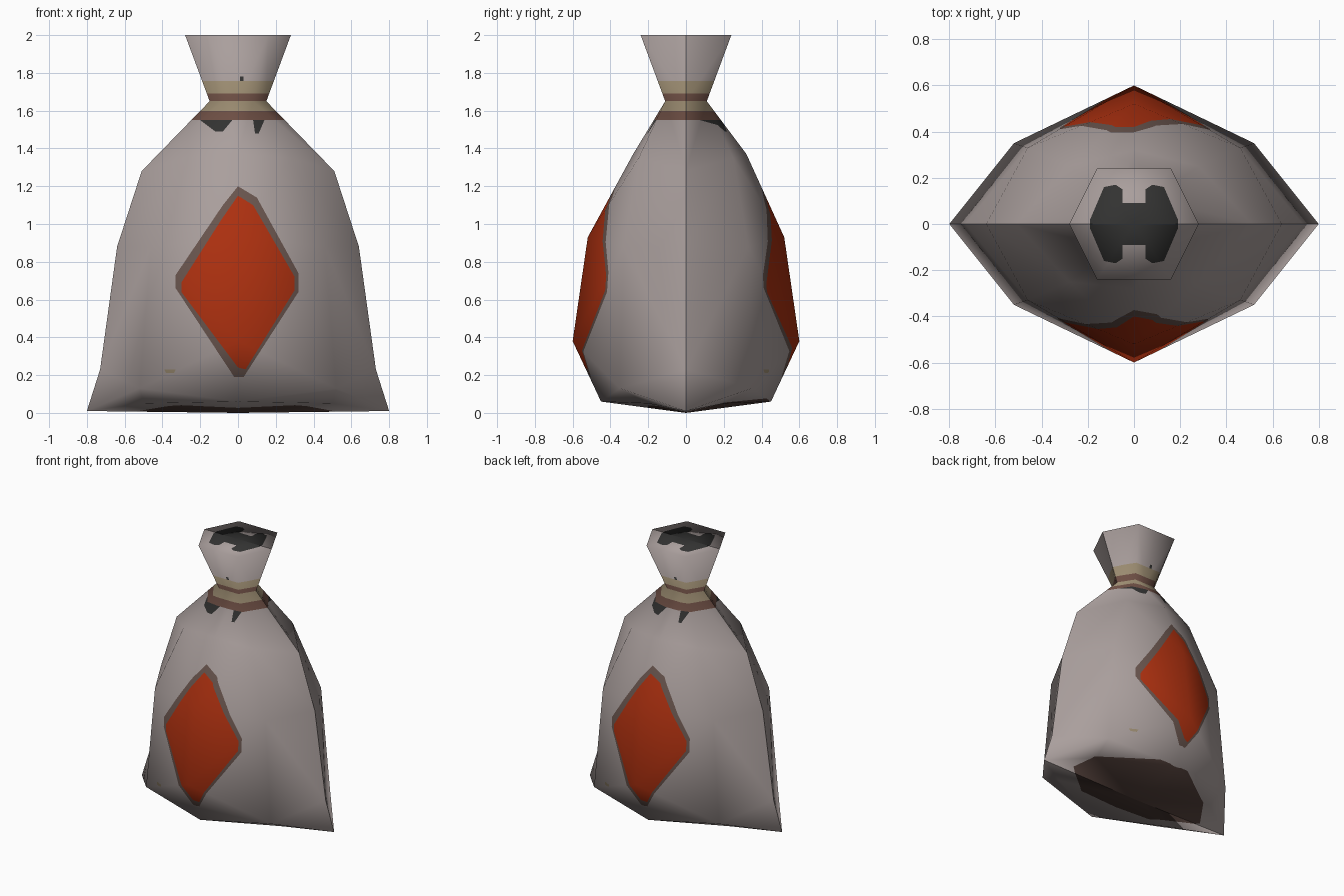
import bpy
import bmesh
from mathutils import Vector

cube = bpy.data.objects.get("Cube")
if cube:
    bpy.data.objects.remove(cube, do_unlink=True)

PALETTE = {
    "sackcloth_grey": (0.40, 0.345, 0.335),
    "patch_red": (0.42, 0.03, 0.005),
    "patch_border_brown": (0.14, 0.09, 0.075),
    "rope_tan": (0.34, 0.27, 0.17),
    "rope_brown": (0.16, 0.08, 0.06),
    "charcoal": (0.033, 0.033, 0.032),
    "underside_brown": (0.08, 0.048, 0.04),
}
SLOT = {name: i for i, name in enumerate(PALETTE)}


def make_material(name, rgb):
    mat = bpy.data.materials.new(name)
    mat.use_nodes = True
    mat.diffuse_color = (*rgb, 1)
    bsdf = mat.node_tree.nodes["Principled BSDF"]
    bsdf.inputs["Base Color"].default_value = (*rgb, 1)
    bsdf.inputs["Roughness"].default_value = 0.9
    return mat


# Quarter outline, bottom to top: side seam, diagonal, middle of the face
RINGS = [
    ((0.80, 0, 0.01), (0.50, 0.20, 0.05), (0, 0.45, 0.06)),
    ((0.73, 0, 0.23), (0.52, 0.35, 0.13), (0, 0.60, 0.38)),
    ((0.64, 0, 0.88), (0.46, 0.33, 0.88), (0, 0.52, 0.93)),
    ((0.51, 0, 1.28), (0.28, 0.25, 1.35), (0, 0.28, 1.37)),
    ((0.15, 0, 1.65), (0.08, 0.11, 1.65), (0, 0.11, 1.65)),
    ((0.28, 0, 2.00), (0.16, 0.24, 2.00), (0, 0.24, 2.00)),
]
BACK_SHOULDER = 0.32

# Sack body: the quarter mirrored four ways and welded
bm = bmesh.new()
for sx in (1, -1):
    for sy in (1, -1):
        grid = [[bm.verts.new((x * sx, y * sy, z)) for x, y, z in ring] for ring in RINGS]
        if sy > 0:
            grid[3][2].co.y = BACK_SHOULDER
        for low, high in zip(grid, grid[1:]):
            for edge in (0, 2):
                bm.faces.new((low[edge], low[1], high[1]))
                bm.faces.new((low[edge], high[1], high[edge]))
        for ring, z in ((grid[0], 0), (grid[-1], RINGS[-1][0][2])):
            hub = bm.verts.new((0, 0, z))
            bm.faces.new((hub, ring[0], ring[1]))
            bm.faces.new((hub, ring[1], ring[2]))
bmesh.ops.remove_doubles(bm, verts=bm.verts[:], dist=0.0005)
bmesh.ops.recalc_face_normals(bm, faces=bm.faces[:])
bm.normal_update()

# Smooth normals for each half, kept sharp along the side seam
layer = bm.loops.layers.float_vector.new("soft")


def is_back(face):
    return face.calc_center_median().y > 0


for face in bm.faces:
    for loop in face.loops:
        total = Vector()
        for other in loop.vert.link_loops:
            if is_back(other.face) == is_back(face):
                total += other.face.normal * other.calc_angle()
        loop[layer] = total.normalized()


def cut(faces, point, normal):
    """Cut the faces by a plane and return all resulting faces."""
    parts = set(faces)
    for f in faces:
        parts.update(f.edges)
        parts.update(f.verts)
    result = bmesh.ops.bisect_plane(bm, geom=list(parts), dist=0.0001,
                                    plane_co=point, plane_no=normal)
    return [g for g in result["geom"] if isinstance(g, bmesh.types.BMFace)]


def paint(outline, colour, embed, pick):
    """Cut a convex outline into the picked faces and colour its inside."""
    points = [Vector(embed(u, v)) for u, v in outline]
    middle = sum(points, Vector()) / len(points)
    axis = (points[1] - points[0]).cross(middle - points[0])
    bm.normal_update()
    faces = [f for f in bm.faces if pick(f)]
    for a, b in zip(points, points[1:] + points[:1]):
        inward = axis.cross(b - a).normalized()
        faces = [f for f in cut(faces, a, inward)
                 if (f.calc_center_median() - a).dot(inward) > 0]
        if not faces:
            return
    for f in faces:
        f.material_index = SLOT[colour]


# Rope bands round the neck
BANDS = ((1.55, 1.597, "rope_brown"), (1.597, 1.65, "rope_tan"),
         (1.65, 1.69, "rope_brown"), (1.69, 1.756, "rope_tan"))
for height in [b[0] for b in BANDS] + [BANDS[-1][1]]:
    cut(bm.faces[:], (0, 0, height), (0, 0, 1))
for face in bm.faces:
    for low, high, colour in BANDS:
        if low < face.calc_center_median().z < high:
            face.material_index = SLOT[colour]

# Diamond patches, soot marks and flecks on front and back
BORDER = [(0, 1.20), (0.10, 1.14), (0.32, 0.74), (0.32, 0.64), (0.03, 0.19),
          (-0.02, 0.19), (-0.33, 0.66), (-0.33, 0.73), (-0.08, 1.10)]
RED = [(0, 1.15), (0.08, 1.10), (0.30, 0.72), (0.30, 0.65), (0.04, 0.23),
       (0, 0.24), (-0.30, 0.64), (-0.30, 0.69), (-0.09, 1.02)]
MARKS = [
    (BORDER, "patch_border_brown"),
    (RED, "patch_red"),
    ([(-0.20, 1.55), (-0.03, 1.55), (-0.08, 1.49), (-0.12, 1.49)], "charcoal"),
    ([(0.08, 1.55), (0.14, 1.55), (0.11, 1.48), (0.09, 1.48)], "charcoal"),
    ([(0.01, 1.756), (0.03, 1.756), (0.03, 1.78), (0.01, 1.78)], "charcoal"),
    ([(-0.39, 0.23), (-0.33, 0.23), (-0.34, 0.21), (-0.38, 0.21)], "rope_tan"),
]
for side in (-1, 1):
    for outline, colour in MARKS:
        paint(outline, colour,
              lambda u, v: (-u * side, 0, v),
              lambda f: f.normal.y * side > 0.15 and abs(f.normal.z) < 0.95)

# Dark opening on the top of the mouth
LOBE = [(0.05, 0.15), (0.08, 0.17), (0.13, 0.16), (0.19, 0.02),
        (0.19, -0.02), (0.13, -0.16), (0.08, -0.17), (0.05, -0.15)]
BRIDGE = [(-0.05, 0.09), (0.05, 0.09), (0.05, -0.09), (-0.05, -0.09)]
for outline in (LOBE, [(-u, v) for u, v in LOBE], BRIDGE):
    paint(outline, "charcoal", lambda u, v: (u, v, 2),
          lambda f: f.normal.z > 0.99)

# Worn dirt on the underside
DIRT = [(0.58, 0.05), (0.52, 0.20), (0.1, 0.44), (-0.1, 0.44), (-0.45, 0.2),
        (-0.57, 0.02), (-0.3, -0.2), (0.3, -0.2)]
paint(DIRT, "underside_brown", lambda u, v: (u, v, 0),
      lambda f: f.normal.z < -0.8)

# Finish the mesh
for face in bm.faces:
    face.smooth = True
bmesh.ops.triangulate(bm, faces=bm.faces[:])
normals = [loop[layer].normalized() for face in bm.faces for loop in face.loops]
bm.loops.layers.float_vector.remove(layer)
mesh = bpy.data.meshes.new("sack")
bm.to_mesh(mesh)
bm.free()
for name, rgb in PALETTE.items():
    mesh.materials.append(make_material(name, rgb))
mesh.normals_split_custom_set(normals)
sack = bpy.data.objects.new("sack", mesh)
bpy.context.collection.objects.link(sack)
